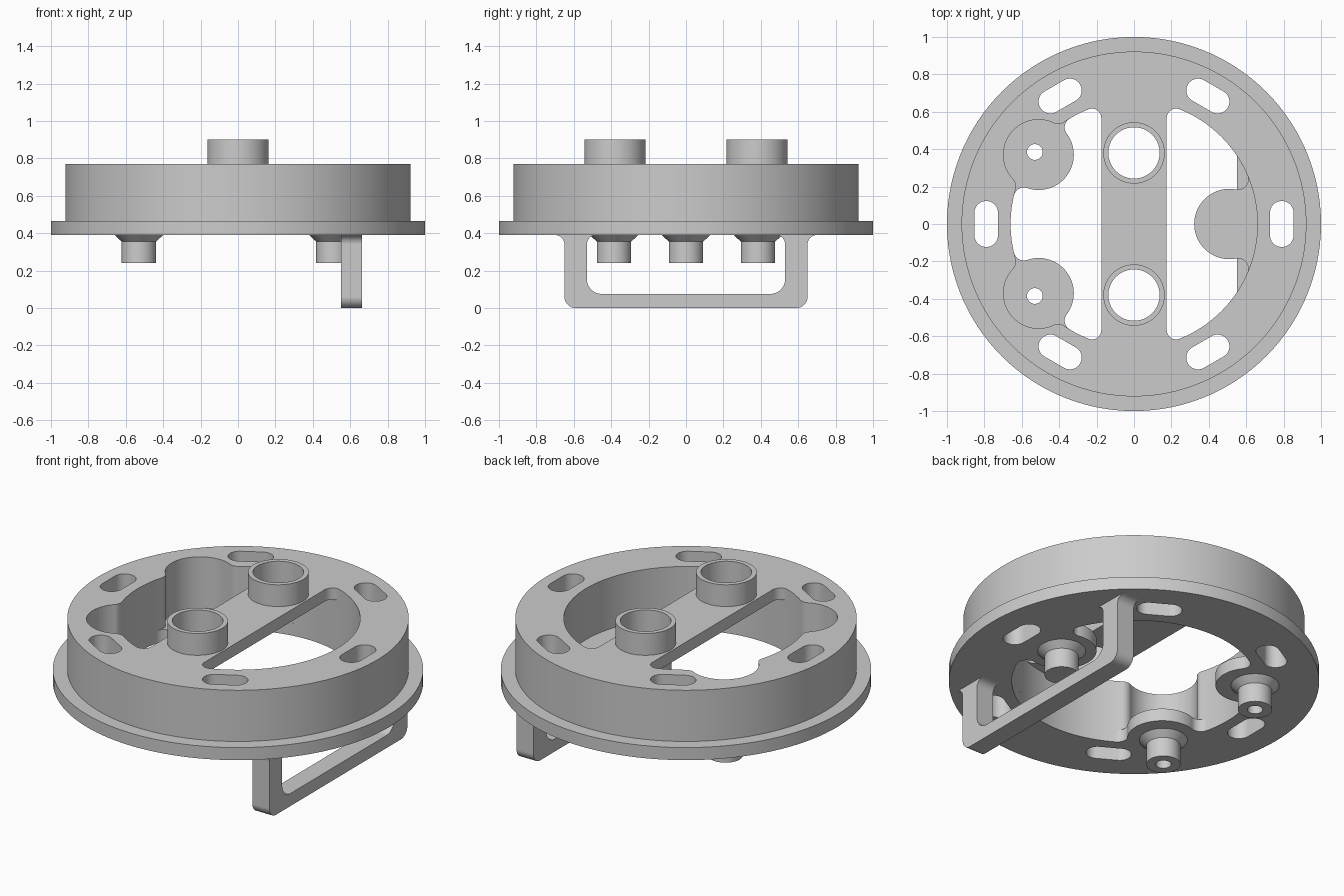
import bpy
import bmesh
from math import acos, atan2, ceil, cos, pi, radians, sin, sqrt, tau
from mathutils import Matrix, Vector

if "Cube" in bpy.data.objects:
    bpy.data.objects.remove(bpy.data.objects["Cube"], do_unlink=True)

grey = bpy.data.materials.new("plain grey")
grey.use_nodes = True
grey.diffuse_color = (0.6, 0.6, 0.6, 1)
grey.node_tree.nodes["Principled BSDF"].inputs["Base Color"].default_value = (0.6, 0.6, 0.6, 1)

STEP = radians(3)


def belt(*circles):
    """Outline running round circles (x, y, r) like a belt; negative r turns clockwise, 0 is a point."""
    n = len(circles)
    if n == 1:
        x, y, r = circles[0]
        return [(x + r * cos(i * STEP), y + r * sin(i * STEP)) for i in range(round(tau / STEP))]
    leave = []
    for i, (x, y, r) in enumerate(circles):
        x2, y2, r2 = circles[(i + 1) % n]
        dx, dy = x2 - x, y2 - y
        ratio = (r - r2) / sqrt(dx * dx + dy * dy)
        leave.append(atan2(dy, dx) - acos(max(-1, min(1, ratio))))
    pts = []
    for i, (x, y, r) in enumerate(circles):
        start, turn = leave[i - 1], 1 if r >= 0 else -1
        sweep = (turn * (leave[i] - start)) % tau
        if sweep > tau - 0.001:
            sweep = 0
        steps = max(1, ceil(sweep / STEP)) if r else 0
        for k in range(steps + 1):
            a = start + turn * sweep * k / max(steps, 1)
            p = (x + r * cos(a), y + r * sin(a))
            if not pts or (Vector(p) - Vector(pts[-1])).length > 1e-4:
                pts.append(p)
    if (Vector(pts[0]) - Vector(pts[-1])).length < 1e-4:
        pts.pop()
    return pts


def finish(name, bm):
    bmesh.ops.remove_doubles(bm, verts=bm.verts, dist=1e-5)
    bmesh.ops.recalc_face_normals(bm, faces=bm.faces)
    mesh = bpy.data.meshes.new(name)
    bm.to_mesh(mesh)
    bm.free()
    mesh.materials.append(grey)
    obj = bpy.data.objects.new(name, mesh)
    bpy.context.collection.objects.link(obj)
    bpy.ops.object.select_all(action="DESELECT")
    obj.select_set(True)
    bpy.context.view_layer.objects.active = obj
    bpy.ops.object.shade_smooth_by_angle(angle=radians(30))
    return obj


def plate(name, low, high, outlines, matrix=None):
    """Extrude a filled outline with holes from low to high."""
    curve = bpy.data.curves.new(name + "_outline", "CURVE")
    curve.dimensions = "2D"
    curve.fill_mode = "BOTH"
    curve.extrude = (high - low) / 2
    for pts in outlines:
        spline = curve.splines.new("POLY")
        spline.points.add(len(pts) - 1)
        for point, (x, y) in zip(spline.points, pts):
            point.co = (x, y, 0, 1)
        spline.use_cyclic_u = True
    helper = bpy.data.objects.new(name + "_outline", curve)
    bpy.context.collection.objects.link(helper)
    graph = bpy.context.evaluated_depsgraph_get()
    mesh = bpy.data.meshes.new_from_object(helper.evaluated_get(graph))
    bm = bmesh.new()
    bm.from_mesh(mesh)
    bpy.data.objects.remove(helper, do_unlink=True)
    bpy.data.curves.remove(curve)
    bpy.data.meshes.remove(mesh)
    bm.transform((matrix or Matrix()) @ Matrix.Translation((0, 0, (low + high) / 2)))
    return finish(name, bm)


def lathe(name, x, y, profile):
    bm = bmesh.new()
    verts = [bm.verts.new((r, 0, z)) for r, z in profile]
    edges = [bm.edges.new(pair) for pair in zip(verts, verts[1:])]
    bmesh.ops.spin(bm, geom=verts + edges, cent=(0, 0, 0), axis=(0, 0, 1),
                   angle=tau, steps=64, use_merge=True)
    bm.transform(Matrix.Translation((x, y, 0)))
    return finish(name, bm)


# Shared dimensions
BASE, STEP_Z, DECK, TOP = 0.39, 0.465, 0.70, 0.77
BORE, LOBE, FILLET = 0.66, 0.188, 0.055
BRIDGE, CORNER = 0.175, 0.05
LEFT_LOBES = [(-0.51, 0.37), (-0.51, -0.37)]
RIGHT_LOBE = (0.51, 0)
LEFT_FEET = [(-0.53, 0.385), (-0.53, -0.385)]
bore = (0, 0, BORE)


def meet(centre, r1, r2, side):
    """Point r1 from the origin and r2 from centre, on the given side."""
    d = Vector(centre).length
    a = atan2(centre[1], centre[0]) + side * acos((r1 * r1 + d * d - r2 * r2) / (2 * r1 * d))
    return r1 * cos(a), r1 * sin(a)


def lobe(centre, k):
    """Filleted lobe on the bore: k = 1 bulges into it, k = -1 widens it."""
    before, after = (meet(centre, BORE - k * FILLET, LOBE + FILLET, s) for s in (-1, 1))
    return [(*before, k * FILLET), (*centre, -k * LOBE), (*after, k * FILLET)]


# Six tangential slots through the rim
slots = []
for i in range(6):
    c, s = cos(i * pi / 3), sin(i * pi / 3)
    ends = [(0.79 * c - t * s, 0.79 * s + t * c, 0.063) for t in (-0.06, 0.06)]
    slots.append(belt(*ends))

# Flange with a floor lobe above each foot
floor_hole = belt(bore, *lobe(LEFT_LOBES[0], 1), bore, *lobe(LEFT_LOBES[1], 1),
                  bore, *lobe(RIGHT_LOBE, 1))
foot_holes = [belt((x, y, 0.042)) for x, y in LEFT_FEET]
plate("flange", BASE, STEP_Z, [belt((0, 0, 1)), floor_hole, *foot_holes, *slots])

# Tall ring with two pockets in its inner wall
pockets = [*lobe(LEFT_LOBES[0], -1), bore, *lobe(LEFT_LOBES[1], -1)]
rim = belt((0, 0, 0.922))
plate("body_ring", STEP_Z, DECK, [rim, belt(bore, *pockets), *slots])

# Top deck with the bridge left between two openings
cx = BRIDGE + CORNER
cy = sqrt((BORE - CORNER) ** 2 - cx ** 2)
left_opening = belt((-cx, -cy, CORNER), (-cx, cy, CORNER), bore, *pockets, bore)
right_opening = belt(bore, (cx, cy, CORNER), (cx, -cy, CORNER))
tube_bores = [belt((0, y, 0.137)) for y in (-0.38, 0.38)]
plate("top_deck_and_bridge", DECK, TOP, [rim, left_opening, right_opening, *tube_bores, *slots])

# Tubes standing on the bridge
for side, y in (("front", -0.38), ("back", 0.38)):
    plate(side + "_tube", TOP, 0.90, [belt((0, y, 0.164)), belt((0, y, 0.137))])

# Feet: two drilled, one solid
foot = [(0.13, BASE), (0.092, 0.355), (0.092, 0.24)]
for side, (x, y) in zip(("back", "front"), LEFT_FEET):
    drilled = [(0.042, BASE), *foot, (0.042, 0.24), (0.042, BASE)]
    lathe(side + "_foot", x, y, drilled)
lathe("side_foot", *RIGHT_LOBE, [(0, BASE), *foot, (0, 0.24)])

# Handle loop hanging below the flange, flared where it joins
half = [(0.59, 0.06, 0.06), (0.70, 0.34, -0.05), (0.70, BASE, 0),
        (0.48, BASE, 0), (0.48, 0.34, -0.05), (0.45, 0.155, -0.08)]
mirrored = [(-y, z, r) for y, z, r in reversed(half)]
upright = Matrix(((0, 0, 1, 0), (1, 0, 0, 0), (0, 1, 0, 0), (0, 0, 0, 1)))
plate("handle", 0.55, 0.662, [belt(*half, *mirrored)], upright)
